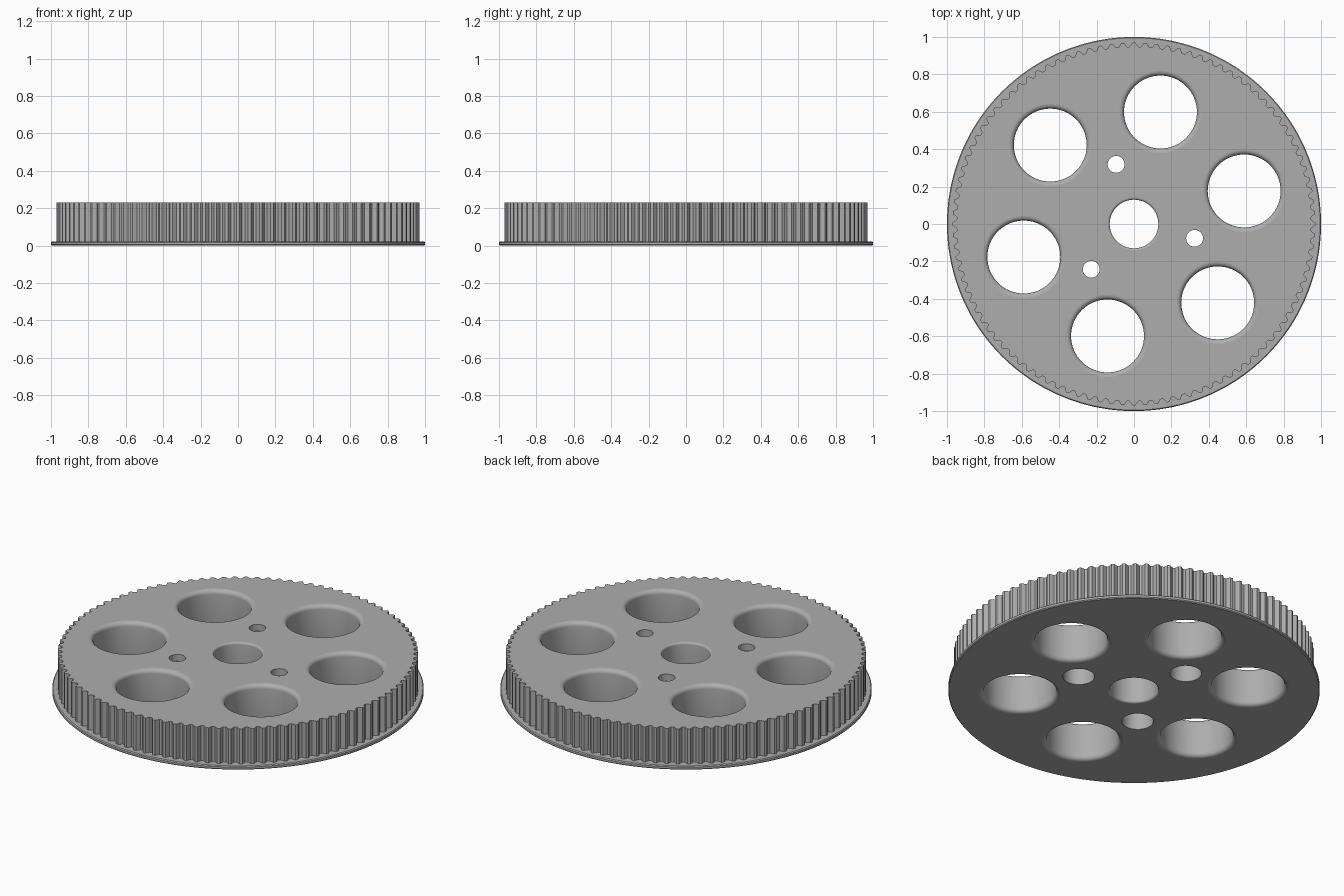
import bpy
import bmesh
from math import cos, sin, pi, radians

if "Cube" in bpy.data.objects:
    bpy.data.objects.remove(bpy.data.objects["Cube"])

HEIGHT = 0.23
FLANGE = 0.022
TEETH = 100
STEPS = 8          # outline points per tooth
EPS = 0.05         # cutter overshoot

metal = bpy.data.materials.new("grey metal")
metal.use_nodes = True
grey = (0.42, 0.42, 0.42, 1)
metal.diffuse_color = grey
metal.node_tree.nodes["Principled BSDF"].inputs["Base Color"].default_value = grey


def stack(name, rings, count, centre=(0, 0)):
    """Closed solid from (radius function, z) rings, bottom to top."""
    bm = bmesh.new()
    loops = []
    for radius, z in rings:
        loop = []
        for i in range(count):
            a = 2 * pi * i / count
            r = radius(i)
            loop.append(bm.verts.new((centre[0] + r * cos(a), centre[1] + r * sin(a), z)))
        loops.append(loop)
    for low, high in zip(loops, loops[1:]):
        for i in range(count):
            j = (i + 1) % count
            bm.faces.new((low[i], low[j], high[j], high[i]))
    bm.faces.new(loops[0][::-1])
    bm.faces.new(loops[-1])
    mesh = bpy.data.meshes.new(name)
    bm.to_mesh(mesh)
    bm.free()
    obj = bpy.data.objects.new(name, mesh)
    bpy.context.collection.objects.link(obj)
    return obj


def circle(r):
    return lambda i: r


def tooth_outline(i):
    wave = 1.5 * cos(2 * pi * i / STEPS)
    return 0.959 + 0.011 * max(-1, min(1, wave))


def cutter(centre, r, fillet):
    """Round hole with rounded rims at both faces."""
    arc = [(r + fillet * (1 - sin(t)), fillet * (1 - cos(t)))
           for t in (radians(15 * k) for k in range(7))]
    profile = [(r + fillet, -EPS)] + arc
    profile += [(rad, HEIGHT - z) for rad, z in reversed(arc)]
    profile.append((r + fillet, HEIGHT + EPS))
    return stack("hole_cutter", [(circle(rad), z) for rad, z in profile], 64, centre)


def bolt_cutter(centre):
    """Narrow through hole, counterbored from below."""
    profile = [(0.085, -EPS), (0.085, 0.19), (0.045, 0.19), (0.045, HEIGHT + EPS)]
    return stack("bolt_cutter", [(circle(r), z) for r, z in profile], 48, centre)


def polar(r, degrees):
    return r * cos(radians(degrees)), r * sin(radians(degrees))


# Toothed wheel with a thin flange at the bottom
wheel = stack("toothed_pulley", [
    (circle(0.995), 0), (circle(1), 0.005), (circle(1), FLANGE - 0.005),
    (circle(0.995), FLANGE), (tooth_outline, FLANGE), (tooth_outline, HEIGHT),
], TEETH * STEPS)
wheel.data.materials.append(metal)

# Centre bore, six lightening holes and three bolt holes
cutters = [cutter((0, 0), 0.13, 0.012)]
cutters += [cutter(polar(0.615, 16.7 + 60 * k), 0.195, 0.025) for k in range(6)]
cutters += [bolt_cutter(polar(0.333, -13.3 + 120 * k)) for k in range(3)]

bpy.context.view_layer.objects.active = wheel
for tool in cutters:
    tool.hide_render = True
    mod = wheel.modifiers.new("cut", 'BOOLEAN')
    mod.operation = 'DIFFERENCE'
    mod.solver = 'EXACT'
    mod.object = tool
    bpy.ops.object.modifier_apply(modifier=mod.name)
    bpy.data.objects.remove(tool)

# Smooth walls and rims, flat level faces
bpy.ops.object.select_all(action='DESELECT')
wheel.select_set(True)
bpy.ops.object.shade_smooth_by_angle(angle=radians(35))
for face in wheel.data.polygons:
    face.material_index = 0
    if abs(face.normal.z) > 0.999:
        face.use_smooth = False
